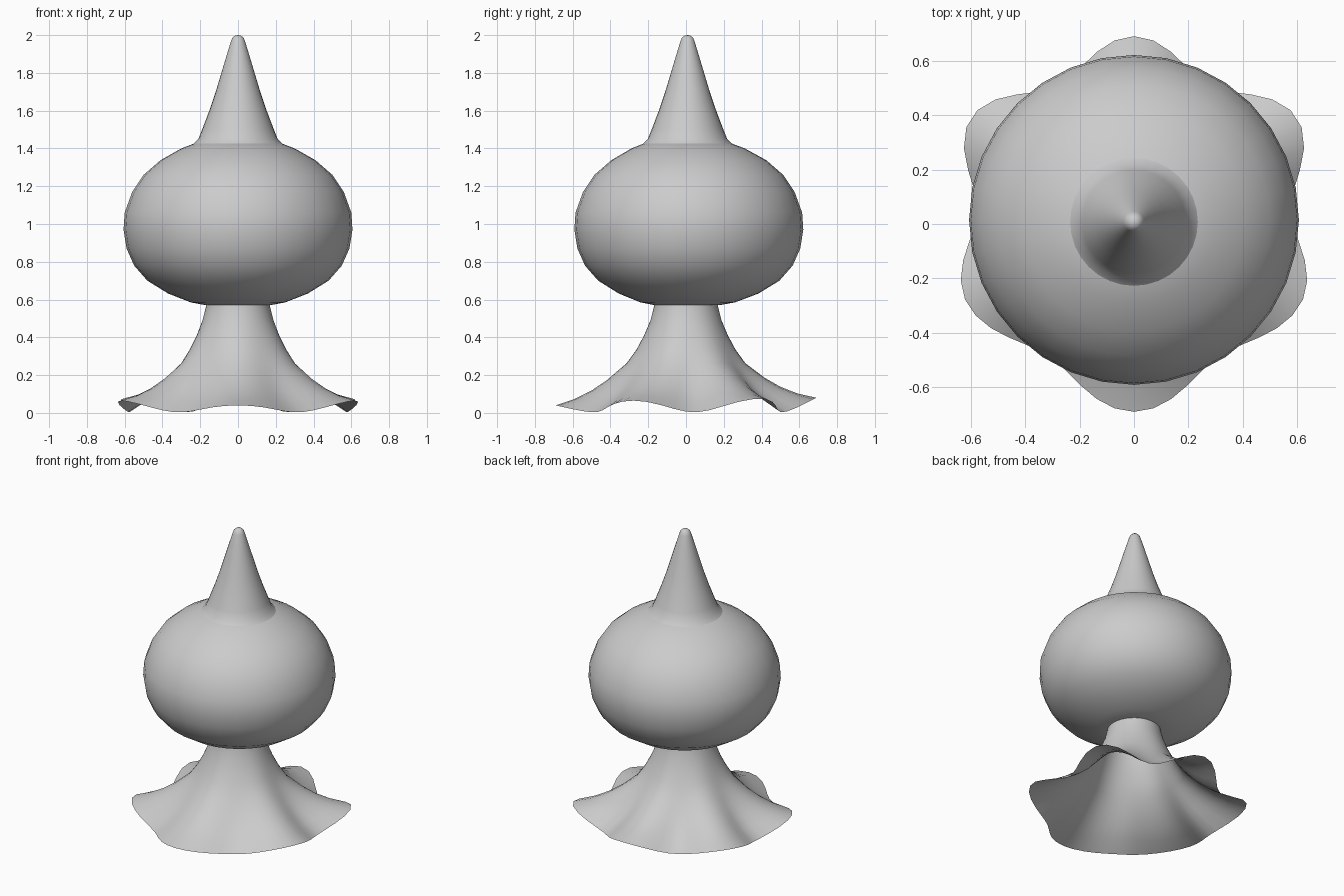
import bpy, bmesh, math

if "Cube" in bpy.data.objects:
    bpy.data.objects.remove(bpy.data.objects["Cube"])

grey = bpy.data.materials.new("plain grey")
grey.diffuse_color = (0.6, 0.6, 0.6, 1)
grey.use_nodes = True
grey.node_tree.nodes["Principled BSDF"].inputs["Base Color"].default_value = grey.diffuse_color


def spun(name, rings, sides, point):
    """Skin rings of points; point(ring, angle) returns a position."""
    bm = bmesh.new()
    loops = [[bm.verts.new(point(r, 2 * math.pi * i / sides)) for i in range(sides)]
             for r in rings]
    for a, b in zip(loops, loops[1:]):
        for i in range(sides):
            j = (i + 1) % sides
            bm.faces.new((a[i], a[j], b[j], b[i]))
    bmesh.ops.remove_doubles(bm, verts=bm.verts, dist=0.0005)
    mesh = bpy.data.meshes.new(name)
    bm.to_mesh(mesh)
    bm.free()
    mesh.materials.append(grey)
    ob = bpy.data.objects.new(name, mesh)
    bpy.context.collection.objects.link(ob)
    bpy.context.view_layer.objects.active = ob
    ob.select_set(True)
    bpy.ops.object.shade_smooth_by_angle(angle=math.radians(50))
    ob.select_set(False)
    return ob


def lathe(y):
    return lambda p, a: (p[0] * math.cos(a), y(p) + p[0] * math.sin(a), p[1])


# Rounded head, slightly deeper towards the back, with a flat underside
head = [(0, .57), (.17, .57), (.25, .585), (.37, .632), (.48, .70), (.55, .78),
        (.59, .87), (.606, .97), (.60, 1.06), (.56, 1.17), (.50, 1.26),
        (.41, 1.338), (.30, 1.40), (.21, 1.435), (.12, 1.45), (0, 1.455)]
spun("head", head, 32, lathe(lambda p: .015 * min(1, p[0] / .4)))

# Pointed horn with a flared foot and rounded tip
horn = [(.235, 1.425), (.21, 1.45), (.19, 1.50), (.152, 1.60), (.118, 1.70),
        (.088, 1.80), (.058, 1.90), (.038, 1.965), (.03, 1.985), (.016, 1.997), (0, 2)]
spun("horn", horn, 32, lathe(lambda p: .008))

# Wavy skirt: lobe centre (degrees), lobe reach, lobe hem height
LOBES = [(-90, .69, .04), (-24, .68, .065), (33, .715, .075), (90, .69, .08),
         (147, .715, .075), (204, .68, .065), (270, .69, .04)]
# Radius and height on a lobe ridge, then in a valley
SKIRT = [((.165, .60), (.165, .60)), ((.17, .56), (.17, .56)), ((.188, .49), (.188, .49)),
         ((.222, .41), (.218, .41)), ((.262, .335), (.255, .335)),
         ((.315, .262), (.30, .258)), ((.42, .178), (.365, .178)),
         ((.50, .128), (.42, .118)), ((.59, .088), (.49, .06)), ((.69, .06), (.578, .003))]


def skirt_point(ring, a):
    deg = (math.degrees(a) + 90) % 360 - 90
    for (d0, r0, z0), (d1, r1, z1) in zip(LOBES, LOBES[1:]):
        if d0 <= deg <= d1:
            t = (deg - d0) / (d1 - d0)
            break
    ridge = .5 + .5 * math.cos(2 * math.pi * t)
    reach, hem = (r0, z0) if t < .5 else (r1, z1)
    (rl, zl), (rv, zv) = ring
    k = max(0, (rl - .315) / .375)
    rl += k * (reach - .69)
    zl += k * (hem - .06)
    r, z = rv + (rl - rv) * ridge, zv + (zl - zv) * ridge
    return r * math.cos(a), r * math.sin(a), z


spun("skirt", SKIRT[::-1], 60, skirt_point)
